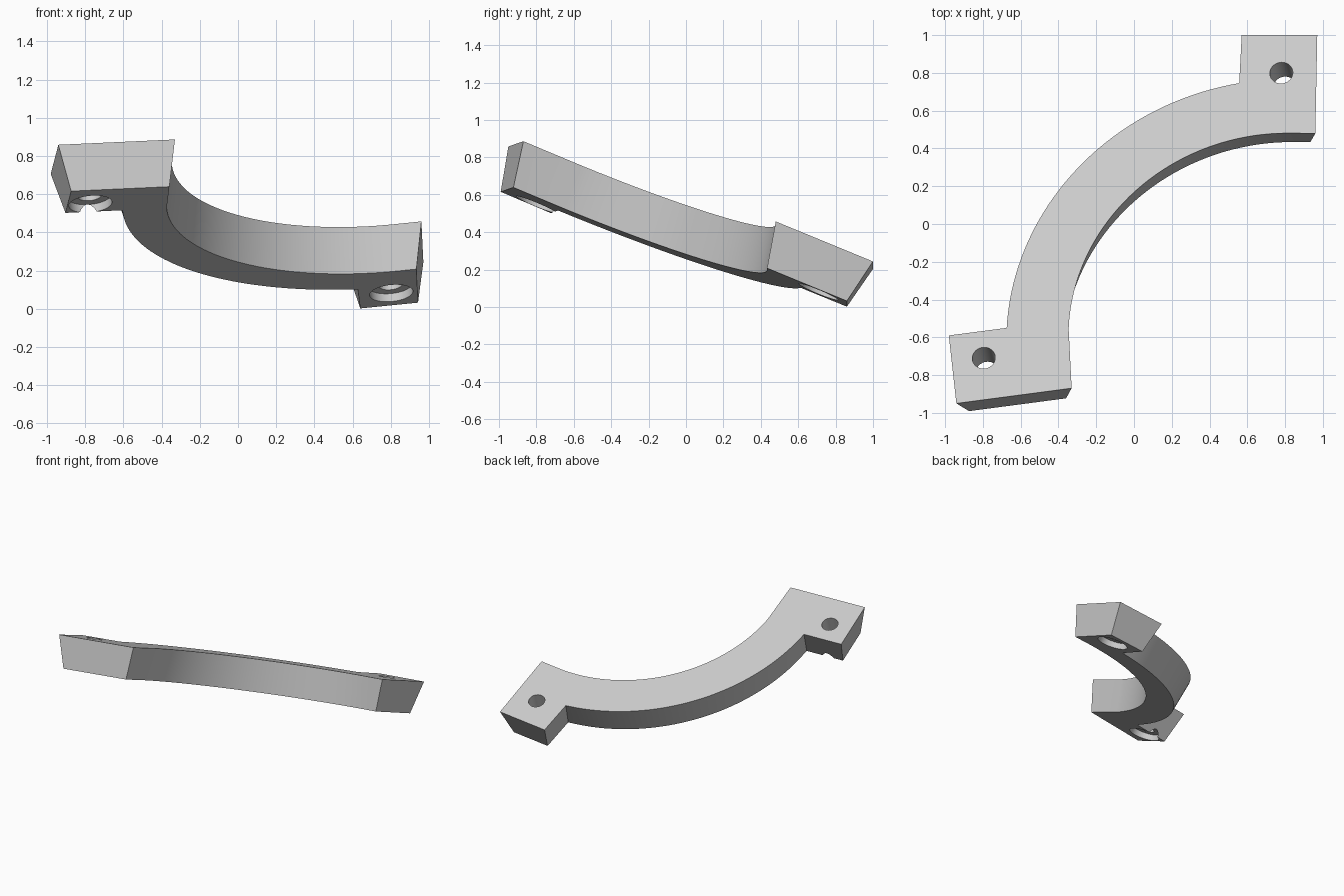
import bpy, bmesh
from math import cos, sin, radians
from mathutils import Matrix, Vector

if "Cube" in bpy.data.objects:
    bpy.data.objects.remove(bpy.data.objects["Cube"])

THICK, DRAFT = 0.245, 0.05

# Tilted frame: the bracket is flat in local XY, its top face at local z = 0
u = Vector((1, 0, 0.1)).normalized()
n = Vector((-0.1, 0.4135, 1)).normalized()
tilt = Matrix((u, n.cross(u), n)).transposed().to_4x4()
tilt.translation = (0, 0, 0.56)


def arc(cx, cy, r, a0, a1, steps=40):
    angles = [radians(a0 + (a1 - a0) * i / steps) for i in range(steps + 1)]
    return [Vector((cx + r * cos(a), cy + r * sin(a))) for a in angles]


def inset(points, d):
    """Move each edge of a counter-clockwise outline inward by d."""
    result = []
    for i, p in enumerate(points):
        e0 = (p - points[i - 1]).normalized()
        e1 = (points[(i + 1) % len(points)] - p).normalized()
        n0, n1 = Vector((-e0.y, e0.x)), Vector((-e1.y, e1.x))
        result.append(p + (n0 + n1) * d / (1 + n0.dot(n1)))
    return result


def make_object(name, bm):
    bmesh.ops.recalc_face_normals(bm, faces=bm.faces)
    mesh = bpy.data.meshes.new(name)
    bm.to_mesh(mesh)
    bm.free()
    obj = bpy.data.objects.new(name, mesh)
    bpy.context.collection.objects.link(obj)
    return obj


# Outline: low pad front edge, inner curve, far pad, outer curve, pad back edge
outline = [Vector((-0.906, -1.027)), Vector((-0.296, -0.94))]
outline += arc(0.795, -0.60, 1.12, 180, 90)
outline += [Vector(p) for p in ((0.945, 0.519), (0.934, 1.081), (0.532, 1.081))]
outline += arc(0.79, -0.615, 1.445, 100.4, 179.2)
outline += [Vector((-0.961, -0.638))]

# Bracket body with drafted side walls
bm = bmesh.new()
top = [bm.verts.new((p.x, p.y, 0)) for p in outline]
bottom = [bm.verts.new((p.x, p.y, -THICK)) for p in inset(outline, DRAFT)]
bm.faces.new(top)
bm.faces.new(bottom[::-1])
for i in range(len(top)):
    bm.faces.new((top[i - 1], bottom[i - 1], bottom[i], top[i]))
bracket = make_object("curved_bracket", bm)

# Screw holes with counterbores on the underside
bpy.context.view_layer.objects.active = bracket
bracket.select_set(True)
for x, y in ((-0.77, -0.767), (0.751, 0.865)):
    for radius, depth, z in ((0.061, 1, 0), (0.114, 0.1, -THICK - 0.005)):
        bm = bmesh.new()
        bmesh.ops.create_cone(bm, cap_ends=True, segments=40, radius1=radius,
                              radius2=radius, depth=depth,
                              matrix=Matrix.Translation((x, y, z)))
        cutter = make_object("hole_cutter", bm)
        cutter.hide_render = True
        mod = bracket.modifiers.new("hole", "BOOLEAN")
        mod.operation, mod.solver, mod.object = "DIFFERENCE", "EXACT", cutter
        bpy.ops.object.modifier_apply(modifier=mod.name)
        bpy.data.objects.remove(cutter)

# Tilt into place, shade and colour
bracket.data.transform(tilt)
bpy.ops.object.shade_smooth_by_angle(angle=radians(25))
grey = bpy.data.materials.new("light_grey")
grey.use_nodes = True
colour = (0.6, 0.6, 0.6, 1)
grey.diffuse_color = colour
grey.node_tree.nodes["Principled BSDF"].inputs["Base Color"].default_value = colour
bracket.data.materials.clear()
bracket.data.materials.append(grey)
